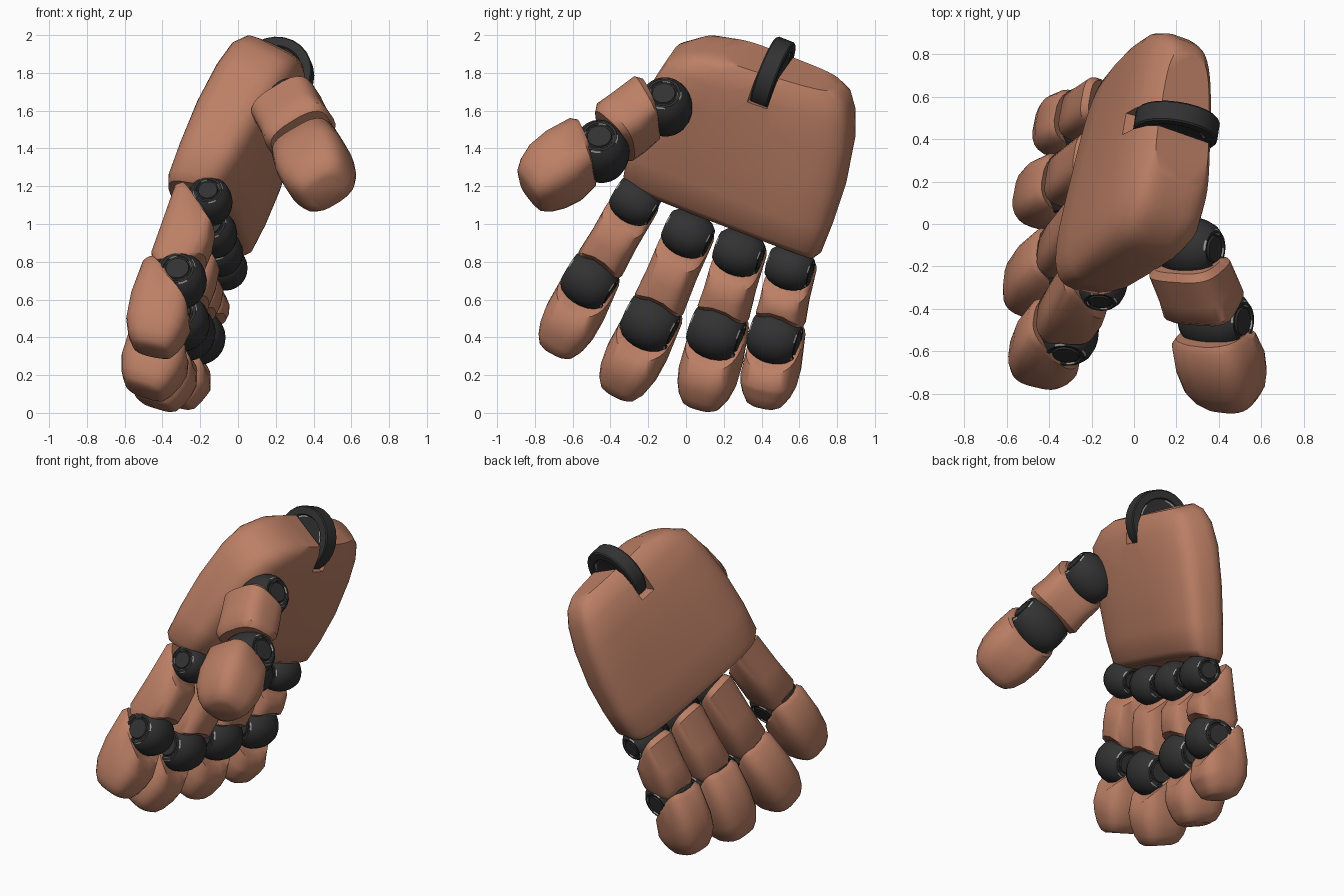
import bpy, bmesh, math
from mathutils import Vector as V

if "Cube" in bpy.data.objects:
    bpy.data.objects.remove(bpy.data.objects["Cube"])


def material(name, rgb):
    m = bpy.data.materials.new(name)
    m.diffuse_color = (*rgb, 1)
    m.use_nodes = True
    m.node_tree.nodes["Principled BSDF"].inputs["Base Color"].default_value = m.diffuse_color
    return m


SHELL = material("copper_shell", (0.50, 0.212, 0.13))
DARK = material("dark_joint", (0.032, 0.032, 0.032))
MARK = material("grey_mark", (0.36, 0.36, 0.34))


def smooth(ob, angle):
    ob.data.shade_smooth()
    ob.data.set_sharp_from_angle(angle=math.radians(angle))


def skin(name, rings, mats, mark_rows=(), angle=40):
    """Join equal rings of points into a closed capped surface."""
    bm = bmesh.new()
    rows = [[bm.verts.new(p) for p in r] for r in rings]
    n = len(rows[0])
    for k in range(len(rows) - 1):
        for i in range(n):
            j = (i + 1) % n
            f = bm.faces.new((rows[k][i], rows[k][j], rows[k + 1][j], rows[k + 1][i]))
            if k in mark_rows and i % 6 in (1, 2):
                f.material_index = 1
    bm.faces.new(rows[0])
    bm.faces.new(rows[-1])
    bmesh.ops.recalc_face_normals(bm, faces=bm.faces)
    me = bpy.data.meshes.new(name)
    bm.to_mesh(me)
    bm.free()
    ob = bpy.data.objects.new(name, me)
    bpy.context.collection.objects.link(ob)
    for m in mats:
        me.materials.append(m)
    smooth(ob, angle)
    return ob


def loft(name, origin, side, depth, along, stations, power=3.0, n=24):
    """Stations: (t, side0, side1, depth0, depth1, slant, fork, tilt0, tilt1)."""
    rings = []
    for st in stations:
        t, s0, s1, m0, m1, slant, fork, tilt0, tilt1 = (*st, 0, 0, 0)[:9]
        ring = []
        for i in range(n):
            a = 2 * math.pi * (i + 0.5) / n
            c, s = math.cos(a), math.sin(a)
            c = math.copysign(abs(c) ** (2 / power), c)
            s = math.copysign(abs(s) ** (2 / power), s)
            d0, d1 = m0 + tilt0 * c, m1 + tilt1 * c
            ring.append(origin + side * ((s0 + s1) / 2 + c * (s1 - s0) / 2)
                        + depth * ((d0 + d1) / 2 + s * (d1 - d0) / 2)
                        + along * (t + slant * s + fork * abs(c)))
        rings.append(ring)
    return skin(name, rings, [SHELL])


def wheel(name, centre, axis, radius, half, profile, mark_rows):
    """Turned disc about an axis; profile is the left half (offset, radius)."""
    axis = axis.normalized()
    e1 = axis.orthogonal().normalized()
    e2 = axis.cross(e1)
    full = profile + [(-x, r) for x, r in reversed(profile)]
    rings = [[centre + axis * (x * half) + radius * r *
              (e1 * math.cos(2 * math.pi * i / 24) + e2 * math.sin(2 * math.pi * i / 24))
              for i in range(24)] for x, r in full]
    last = len(full) - 2
    return skin(name, rings, [DARK, MARK],
                tuple(mark_rows) + tuple(last - k for k in mark_rows), 35)


BARREL = [(-1, .42), (-.94, .45), (-.94, .50), (-1, .54), (-1, .62),
          (-.94, .67), (-.78, .82), (-.48, .94), (-.17, 1)]
DISC = [(-.75, .60), (-.8, .66), (-.8, .71), (-1, .74), (-1, .97), (-.85, 1)]

# Hand frame: W across the knuckles, N out of the palm, U towards the wrist
W = V((.145, .92, -.355)).normalized()
N = V((.855, -.30, -.43)).normalized()
U = N.cross(W).normalized()

# Palm, with an open slot for the wrist disc
palm = loft("palm", V((0, 0, 0)), W, N, U, [
    (.815, -.74, .32, -.76, -.49, .05, 0, .05, 0),
    (.86, -.78, .35, -.785, -.46, .05, 0, .05, 0),
    (1.03, -.795, .36, -.83, -.46, .03, 0, .04, -.01),
    (1.25, -.79, .36, -.88, -.475, 0, 0, .03, -.025),
    (1.48, -.77, .33, -.915, -.50, 0, 0, .01, -.05),
    (1.63, -.73, .285, -.92, -.525, 0, 0, 0, -.06),
    (1.72, -.62, .235, -.90, -.56, 0, 0, 0, -.06),
    (1.765, -.48, .17, -.865, -.60, 0, 0, 0, -.05)], power=3.8, n=40)
hub = V((.2, .46, 1.79))
box = [[hub + W * s + N * m + U * t for s, t in
        ((-.055, low), (.055, low), (.055, .3), (-.055, .3))]
       for m, low in ((-.3, -.21), (.45, -.03))]
cutter = skin("slot_cutter", box, [SHELL])
cutter.hide_render = True
mod = palm.modifiers.new("slot", "BOOLEAN")
mod.operation, mod.object, mod.solver = "DIFFERENCE", cutter, "EXACT"
bpy.context.view_layer.objects.active = palm
bpy.ops.object.modifier_apply(modifier=mod.name)
bpy.data.objects.remove(cutter)
smooth(palm, 40)
wheel("wrist_disc", hub, W, .2, .05, DISC, (1,))


def segment_axes(a, b, hinge, back):
    d = b - a
    length = d.length
    d.normalize()
    h = (hinge - d * hinge.dot(d)).normalized()
    bk = h.cross(d)
    if bk.dot(back) < 0:
        bk.negate()
    return h, bk, d, length


def finger(name, knuckle, joint, tip, hinge, back, k=1.0, wide=1.0, lean=1.0):
    p0, p1, p2 = V(knuckle), V(joint), V(tip)
    # Lower shell between the two joints
    h, b, d, L = segment_axes(p0, p1, hinge, back)
    wheel(name + "_knuckle", p0, h, .125 * k * wide ** .4, .122 * k * wide ** .4, BARREL, (2, 4))
    wheel(name + "_joint", p1, h, .15 * k, .135 * k * wide ** .4, BARREL, (2, 4))

    def st(t, w, pad, bk, slant, fork=0):
        w *= k * wide
        return (t, -w, w, -pad * k, bk * k, slant * k * lean, fork * lean)

    loft(name + "_lower_shell", p0, h, b, d, [
        st(.05, .11, .06, .175, -.10),
        st(.08, .13, .09, .205, -.10),
        st(L * .5, .128, .105, .20, -.02),
        st(L - .14, .135, .10, .195, .03, .04),
        st(L - .11, .12, .07, .165, .04, .05)], power=3.3)
    # Fingertip cap
    h, b, d, L = segment_axes(p1, p2, hinge, back)
    wide = wide ** .65
    loft(name + "_tip_shell", p1, h, b, d, [
        st(.06, .128, .07, .195, -.11, -.05),
        st(.09, .148, .11, .22, -.11, -.05),
        st(.21, .156, .135, .23, -.05, -.01),
        st(L * .7, .148, .125, .215, -.01),
        st(L - .06, .128, .105, .18, 0),
        st(L - .015, .10, .08, .145, 0),
        st(L, .07, .055, .11, 0)], power=3.1)


# Four fingers and the thumb
finger("index_finger", (-.15, -.27, 1.12), (-.31, -.51, .70), (-.43, -.695, .32), W, -N, .96)
finger("middle_finger", (-.13, .01, .95), (-.30, -.19, .48), (-.47, -.365, .10), W, -N)
finger("ring_finger", (-.10, .28, .85), (-.27, .16, .43), (-.41, .075, .03), W, -N)
finger("little_finger", (-.07, .55, .77), (-.21, .47, .40), (-.31, .41, .035), W, -N, .95)
finger("thumb", (.265, -.11, 1.62), (.385, -.45, 1.385), (.48, -.82, 1.15),
       V((.8, -.05, .5)), V((-.43, -.5, .63)), 1.0, 1.4, .3)
